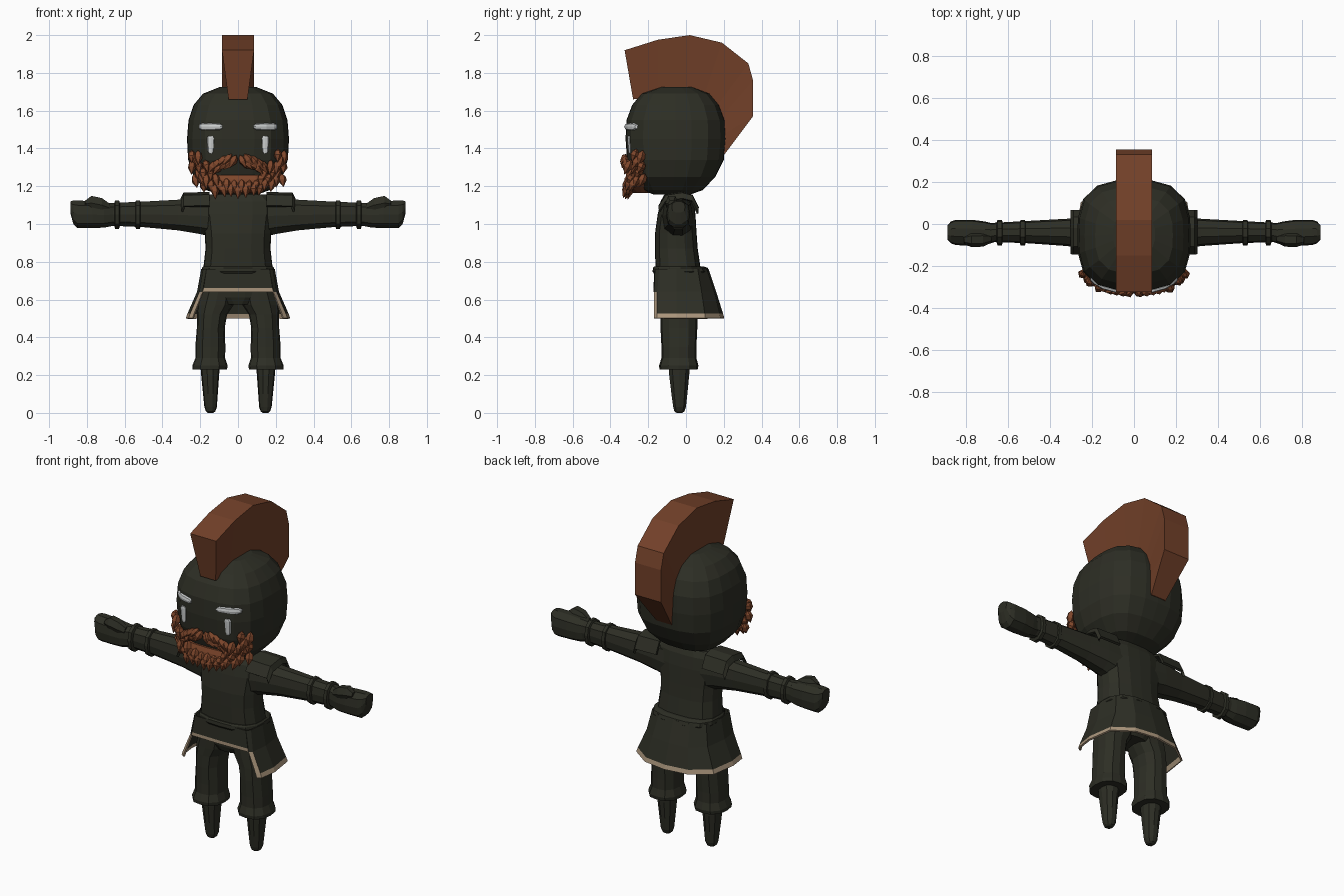
import bpy, bmesh, math, random
from mathutils import Vector
from mathutils.bvhtree import BVHTree

if "Cube" in bpy.data.objects:
    bpy.data.objects.remove(bpy.data.objects["Cube"])

random.seed(4)


def material(name, r, g, b):
    m = bpy.data.materials.new(name)
    m.diffuse_color = (r, g, b, 1)
    m.use_nodes = True
    m.node_tree.nodes["Principled BSDF"].inputs["Base Color"].default_value = m.diffuse_color
    return m


DARK = material("dark olive", .026, .027, .018)
CREST = material("crest brown", .17, .052, .022)
HAIR = material("beard brown", .21, .062, .024)
WHITE = material("pale grey", .62, .64, .64)
TRIM = material("beige trim", .40, .30, .20)


def finish(name, bm, mats, mirror=False, thick=0):
    if not thick:
        bmesh.ops.recalc_face_normals(bm, faces=bm.faces)
    me = bpy.data.meshes.new(name)
    bm.to_mesh(me)
    bm.free()
    for m in mats:
        me.materials.append(m)
    ob = bpy.data.objects.new(name, me)
    bpy.context.collection.objects.link(ob)
    if mirror:
        mod = ob.modifiers.new("mirror", 'MIRROR')
        mod.use_clip = True
    if thick:
        mod = ob.modifiers.new("thickness", 'SOLIDIFY')
        mod.thickness = thick
        mod.offset = 0
    return ob


def loft_bm(rings, axis='z', n=16, power=2.6):
    """Rings are (position, a0, a1, b0, b1): extents in the two cross axes."""
    bm = bmesh.new()
    loops = []
    for t, a0, a1, b0, b1 in rings:
        loop = []
        for i in range(n):
            w = 2 * math.pi * i / n
            c, s = math.cos(w), math.sin(w)
            k = (abs(c) ** power + abs(s) ** power) ** (-1 / power)
            a = (a0 + a1) / 2 + (a1 - a0) / 2 * c * k
            b = (b0 + b1) / 2 + (b1 - b0) / 2 * s * k
            loop.append(bm.verts.new((a, b, t) if axis == 'z' else (t, a, b)))
        loops.append(loop)
    for l0, l1 in zip(loops, loops[1:]):
        for i in range(n):
            j = (i + 1) % n
            bm.faces.new((l0[i], l0[j], l1[j], l1[i]))
    bm.faces.new(loops[0][::-1])
    bm.faces.new(loops[-1])
    return bm


def loft(name, rings, mat=DARK, axis='z', n=16, power=2.6, mirror=False):
    return finish(name, loft_bm(rings, axis, n, power), [mat], mirror)


def sym(z, hx, y0, y1):
    return (z, -hx, hx, y0, y1)


# Head
head_bm = loft_bm([sym(1.155, .10, -.17, .02), sym(1.18, .17, -.23, .09), sym(1.25, .235, -.285, .155),
                   sym(1.34, .264, -.312, .2), sym(1.45, .27, -.32, .21), sym(1.55, .262, -.315, .205),
                   sym(1.63, .235, -.285, .175), sym(1.69, .185, -.235, .125),
                   sym(1.724, .10, -.14, .04)], n=20, power=3)
tree = BVHTree.FromBMesh(head_bm)
finish("head", head_bm, [DARK])


def face_y(x, z):
    return tree.ray_cast(Vector((x, -2, z)), Vector((0, 1, 0)))[0].y


# Crest: fan swept over the head, narrower at its root
outer = [(-.325, 1.92), (-.15, 1.975), (.02, 2.0), (.19, 1.96), (.33, 1.85), (.355, 1.76), (.355, 1.57), (.205, 1.37)]
inner = [(-.28, 1.66), (-.15, 1.67), (0, 1.67), (.08, 1.63), (.13, 1.58), (.15, 1.52), (.16, 1.45), (.17, 1.36)]
bm = bmesh.new()
rows = []
for i, (o, p) in enumerate(zip(outer, inner)):
    w = .05 if i == 7 else .085
    rows.append([bm.verts.new(v) for v in ((-.05, *p), (-w, *o), (w, *o), (.05, *p))])
for r0, r1 in zip(rows, rows[1:]):
    for i in range(4):
        j = (i + 1) % 4
        bm.faces.new((r0[i], r0[j], r1[j], r1[i]))
bm.faces.new(rows[0])
bm.faces.new(rows[-1])
finish("crest", bm, [CREST])

# Eyes and brows follow the face
loft("brow", [(x, face_y(x, 1.515) - .014, face_y(x, 1.515) + .012, 1.515 - h, 1.515 + h)
              for x, h in ((.083, .008), (.095, .016), (.15, .019), (.19, .019), (.207, .01))],
     WHITE, 'x', 8, mirror=True)
loft("eye", [(z, .144 - h, .144 + h, face_y(.144, z) - .009, face_y(.144, z) + .012)
             for z, h in ((1.372, .008), (1.385, .016), (1.43, .019), (1.455, .021), (1.467, .012))],
     WHITE, 'z', 8, mirror=True)

# Beard: pointed tufts in rows around the lower face
beard = bmesh.new()


def tuft(base, direction, length, width):
    d = direction.normalized()
    u = d.orthogonal().normalized()
    v = d.cross(u)
    root, tip = beard.verts.new(base), beard.verts.new(base + d * length)
    loops = []
    for t, w in ((.2, .8), (.5, 1)):
        loops.append([beard.verts.new(base + d * length * t + (u * math.cos(k) + v * math.sin(k)) * width * w)
                      for k in (2 * math.pi * i / 5 for i in range(5))])
    for i in range(5):
        j = (i + 1) % 5
        beard.faces.new((root, loops[0][j], loops[0][i]))
        beard.faces.new((loops[0][i], loops[0][j], loops[1][j], loops[1][i]))
        beard.faces.new((loops[1][i], loops[1][j], tip))


def place(deg, z, side, out, length, width):
    a = math.radians(deg)
    ray = Vector((math.sin(a), -math.cos(a), 0))
    hit = tree.ray_cast(Vector((0, -.05, max(z, 1.3))), ray)[0]
    hit.z = z
    across = Vector((math.cos(a), math.sin(a), 0))
    tuft(hit + ray * .006, Vector((0, 0, -1)) + ray * out + across * side, length, width)


for row, z in enumerate((1.395, 1.365, 1.335, 1.3, 1.27, 1.24, 1.215)):
    for k in range(-6, 7):
        deg = k * 9 + (4.5 if row % 2 else 0)
        a = abs(deg)
        if a > 54 or (z > 1.35 and a < 41) or (z > 1.32 and a < 34):
            continue
        if (z > 1.26 and a < 23) or (z < 1.26 and a > 44) or (z < 1.23 and a > 34):
            continue
        place(deg, z + random.uniform(-.006, .006), -.012 * deg * random.uniform(.3, 1.2),
              random.uniform(.1, .35), random.uniform(.07, .09), .023)
for s in (-1, 1):
    for deg, z, side in ((2, 1.365, .5), (7, 1.37, .8), (13, 1.36, .9), (19, 1.345, .8), (25, 1.335, .5),
                         (4, 1.34, 1.1), (11, 1.335, 1.1), (18, 1.325, .7)):
        place(s * deg, z, s * side, .3, .08, .022)
finish("beard", beard, [HAIR])
loft("beard_core", [sym(1.165, .07, -.28, -.19), sym(1.2, .14, -.315, -.18), sym(1.235, .18, -.31, -.18),
                    sym(1.26, .17, -.30, -.2)], HAIR, n=12)

# Torso, neck and belt
loft("torso", [sym(.7, .182, -.16, .09), sym(.78, .182, -.162, .075), sym(.87, .172, -.164, .062),
               sym(.95, .176, -.164, .056), sym(1.05, .19, -.15, .05), sym(1.12, .19, -.135, .04),
               sym(1.155, .15, -.115, .025)], n=16, power=3)
loft("neck", [sym(1.13, .11, -.12, .03), sym(1.2, .09, -.11, .01)], n=10)
loft("belt", [sym(.738, .186, -.17, .115), sym(.748, .193, -.177, .122), sym(.768, .191, -.175, .115),
              sym(.776, .184, -.168, .09)], n=16, power=3)

# Sleeves, cuffs, hands and shoulder plates
loft("sleeve", [(.1, -.13, .04, .92, 1.15), (.2, -.12, .035, .945, 1.145), (.32, -.105, .025, .965, 1.13),
                (.5, -.092, .015, .982, 1.12), (.68, -.085, .005, .99, 1.112)], axis='x', n=10, mirror=True)
for name, x in (("elbow_band", .52), ("wrist_band", .63)):
    loft(name, [(x - .004, -.09, .01, .985, 1.115), (x, -.103, .02, .972, 1.127),
                (x + .02, -.103, .02, .972, 1.127), (x + .024, -.09, .01, .985, 1.115)],
         axis='x', n=10, mirror=True)
loft("hand", [(.66, -.085, 0, .99, 1.11), (.71, -.1, .012, .98, 1.115), (.77, -.105, .02, .978, 1.122),
              (.85, -.1, .02, .977, 1.125), (.872, -.092, .012, 1.0, 1.125), (.888, -.075, -.005, 1.06, 1.12)],
     axis='x', n=10, power=3, mirror=True)
loft("thumb", [(.68, -.09, -.05, 1.06, 1.11), (.72, -.108, -.04, 1.06, 1.14), (.775, -.11, -.04, 1.07, 1.152),
               (.81, -.095, -.055, 1.09, 1.125)], axis='x', n=6, mirror=True)
profile = [(-.14, 1.095), (-.105, 1.15), (-.02, 1.163), (.03, 1.15), (.062, 1.085)]
bm = bmesh.new()
ends = [[bm.verts.new((x, y, z - drop)) for y, z in profile] for x, drop in ((.15, 0), (.285, .003), (.297, .03))]
for e0, e1 in zip(ends, ends[1:]):
    for i in range(4):
        bm.faces.new((e0[i], e1[i], e1[i + 1], e0[i + 1]))
finish("shoulder_plate", bm, [DARK], mirror=True, thick=.014)

# Skirt: short front panel, long flared sides and back, trimmed hem
top = [(.165, -.16), (.18, -.14), (.19, -.05), (.172, .06), (.1, .105), (0, .115)]
mid = [(.185, -.165), (.2, -.15), (.212, -.05), (.195, .08), (.115, .145), (0, .155)]
low = [(.238, -.165), (.258, -.15), (.272, -.05), (.25, .1), (.14, .178), (0, .198)]
hem = [tuple(m + (b - m) * .84 for m, b in zip(p, q)) for p, q in zip(mid, low)]
bm = bmesh.new()
grid = [[bm.verts.new((x, y, z)) for x, y in path]
        for path, z in ((top, .76), (mid, .64), (hem, .525), (low, .5))]
for r in range(3):
    for c in range(5):
        f = bm.faces.new((grid[r][c], grid[r + 1][c], grid[r + 1][c + 1], grid[r][c + 1]))
        f.material_index = 1 if r == 2 or (r == 1 and c == 0) else 0
edge = bm.verts.new((.182, -.164, .66))
mids = [bm.verts.new((0, y, z)) for y, z in ((-.163, .76), (-.167, .66), (-.167, .64))]
bm.faces.new((mids[0], mids[1], edge, grid[0][0]))
bm.faces.new((mids[1], mids[2], grid[1][0], edge)).material_index = 1
finish("skirt", bm, [DARK, TRIM], mirror=True, thick=.01)

# Trousers and feet
loft("pelvis", [sym(.575, .09, -.12, .045), sym(.61, .165, -.135, .06), sym(.72, .175, -.15, .075)], n=14)
loft("trouser_leg", [(.66, .01, .19, -.135, .06), (.57, .025, .215, -.135, .06), (.52, .058, .218, -.135, .06),
                     (.45, .07, .218, -.135, .06), (.35, .067, .226, -.13, .055), (.29, .068, .226, -.13, .055),
                     (.25, .055, .242, -.143, .066), (.23, .058, .24, -.14, .062)], n=12, mirror=True)
loft("foot", [(.26, .095, .2, -.092, .022), (.2, .1, .195, -.09, .018), (.1, .107, .185, -.078, .008),
              (.03, .112, .178, -.068, 0), (.008, .12, .17, -.062, -.008), (0, .13, .16, -.05, -.02)],
     n=10, mirror=True)
